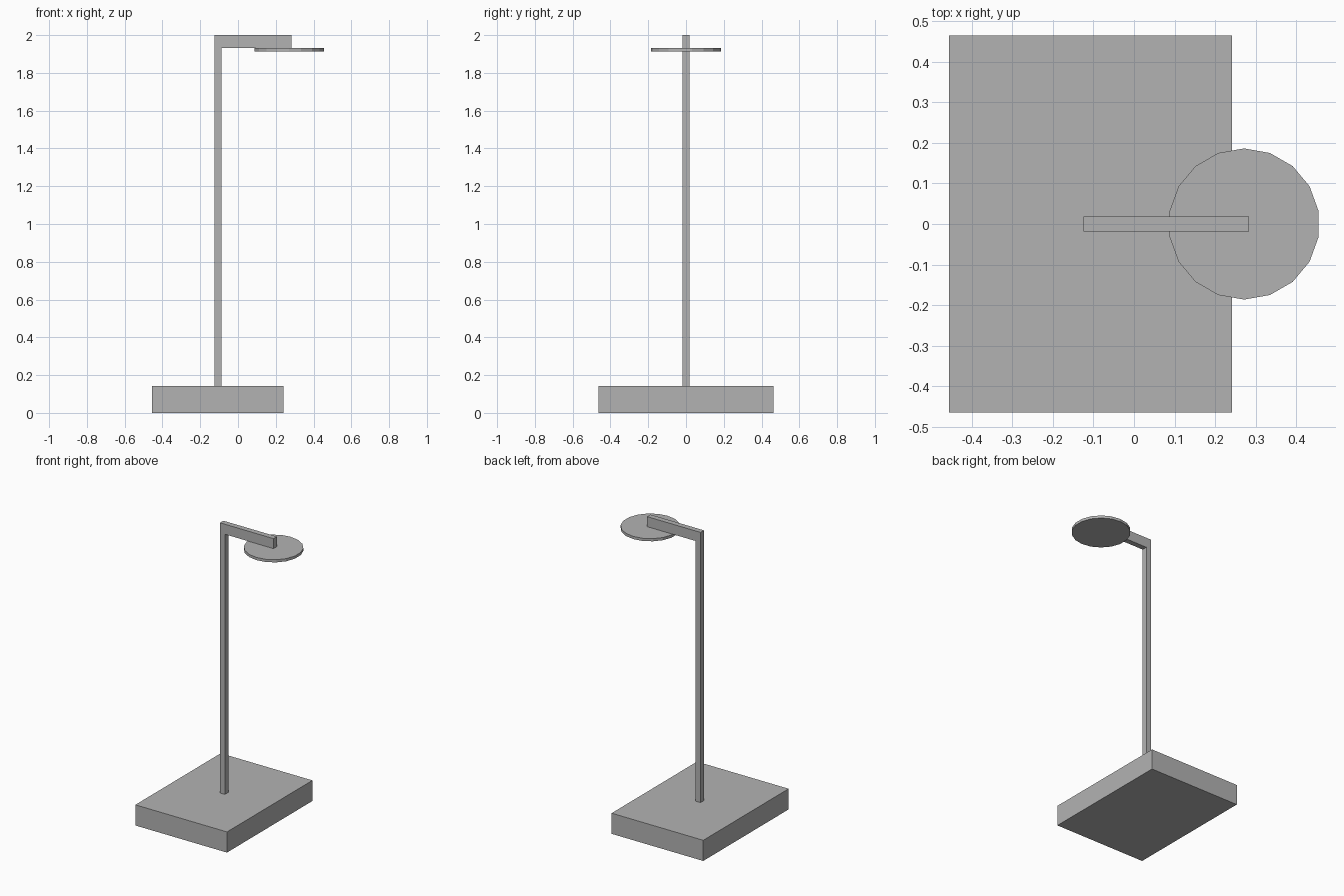
import bpy
import math

default_cube = bpy.data.objects.get("Cube")
if default_cube:
    bpy.data.objects.remove(default_cube, do_unlink=True)

# Single grey finish
GREY = (0.45, 0.45, 0.45, 1.0)
grey = bpy.data.materials.new("grey")
grey.use_nodes = True
grey.diffuse_color = GREY
grey.node_tree.nodes["Principled BSDF"].inputs["Base Color"].default_value = GREY


def finish(name):
    obj = bpy.context.object
    obj.name = name
    obj.data.name = name
    obj.data.materials.append(grey)
    bpy.ops.object.transform_apply(location=False, rotation=True, scale=True)
    return obj


def box(name, x, y, z):
    """Box spanning the (min, max) range on each axis."""
    spans = (x, y, z)
    bpy.ops.mesh.primitive_cube_add(size=1, location=[sum(s) / 2 for s in spans])
    bpy.context.object.scale = [s[1] - s[0] for s in spans]
    return finish(name)


BASE_TOP = 0.142
ARM_BOTTOM = 1.931
HALF_BAR = 0.0185
POLE_X = -0.124
DISC_THICK = 0.0185
bar_y = (-HALF_BAR, HALF_BAR)

# Base slab, square pole and overhanging arm
box("base", (-0.456, 0.241), (-0.464, 0.464), (0, BASE_TOP))
box("pole", (POLE_X, POLE_X + 2 * HALF_BAR), bar_y, (BASE_TOP, ARM_BOTTOM))
box("arm", (POLE_X, 0.283), bar_y, (ARM_BOTTOM, 2.0))

# Flat faceted lamp disc under the end of the arm
bpy.ops.mesh.primitive_cylinder_add(
    vertices=18, radius=0.186, depth=DISC_THICK,
    location=(0.271, 0, ARM_BOTTOM - DISC_THICK / 2))
finish("lamp_disc")
